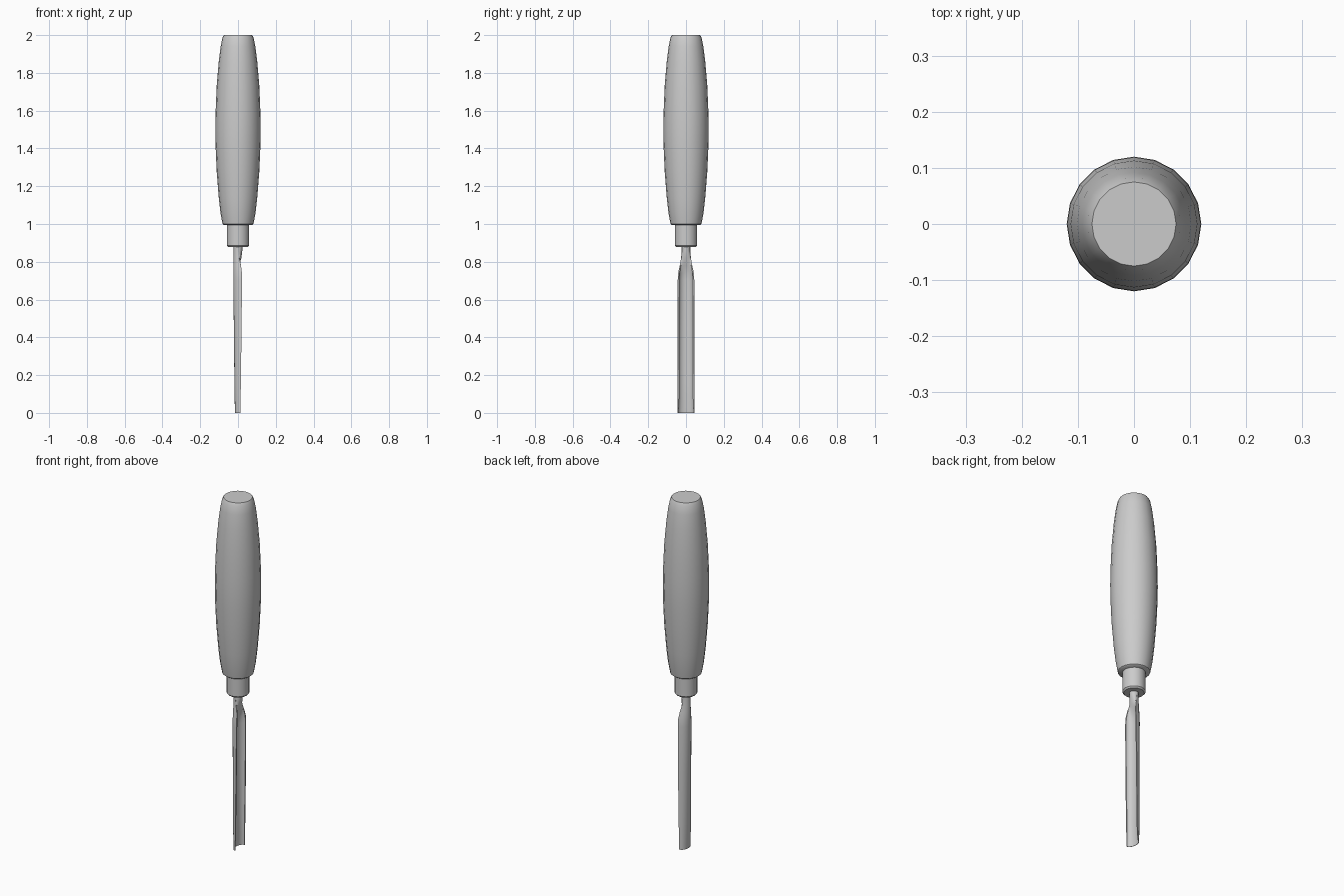
import bpy
import bmesh
from math import sin, cos, pi, radians

if "Cube" in bpy.data.objects:
    bpy.data.objects.remove(bpy.data.objects["Cube"])

grey = bpy.data.materials.new("plain grey")
grey.use_nodes = True
colour = (0.6, 0.6, 0.6, 1)
grey.diffuse_color = colour
grey.node_tree.nodes["Principled BSDF"].inputs["Base Color"].default_value = colour


def loft(name, rings, angle):
    """Join closed rings of points into a capped, smooth-shaded solid."""
    bm = bmesh.new()
    loops = [[bm.verts.new(p) for p in ring] for ring in rings]
    n = len(loops[0])
    for a, b in zip(loops, loops[1:]):
        for i in range(n):
            j = (i + 1) % n
            bm.faces.new((a[i], a[j], b[j], b[i]))
    bm.faces.new(loops[0][::-1])
    bm.faces.new(loops[-1])
    bmesh.ops.recalc_face_normals(bm, faces=bm.faces)
    mesh = bpy.data.meshes.new(name)
    bm.to_mesh(mesh)
    bm.free()
    mesh.materials.append(grey)
    obj = bpy.data.objects.new(name, mesh)
    bpy.context.collection.objects.link(obj)
    bpy.ops.object.select_all(action="DESELECT")
    obj.select_set(True)
    bpy.context.view_layer.objects.active = obj
    bpy.ops.object.shade_smooth_by_angle(angle=radians(angle))
    return obj


def turned(name, profile, sides=20):
    """Turn a (radius, height) profile about the z axis."""
    loft(name, [[(r * cos(2 * pi * i / sides), r * sin(2 * pi * i / sides), z)
                 for i in range(sides)] for r, z in profile], 40)


def section(z, width, back, wing, floor, rim, steps=10):
    """Trough outline: round back towards -x, hollow or domed face towards +x."""
    ring = []
    for i in range(steps + 1):
        t = -pi / 2 + pi * i / steps
        ring.append((wing - (wing - back) * cos(t), width * sin(t), z))
    for i in range(steps + 1):
        t = pi / 2 - pi * i / steps
        ring.append((wing - (wing - floor) * cos(t), (width - rim) * sin(t), z))
    return ring


# Barrel-shaped grip with softened ends
turned("handle", [(0.074, 0.994), (0.082, 1.0), (0.093, 1.06), (0.102, 1.14),
                  (0.113, 1.28), (0.119, 1.42), (0.12, 1.5), (0.119, 1.58),
                  (0.113, 1.73), (0.102, 1.86), (0.092, 1.94), (0.083, 1.985),
                  (0.075, 2.0)])

# Collar between grip and blade
turned("ferrule", [(0.052, 0.878), (0.059, 0.886), (0.059, 1.0)])

# Hollow blade: ground edge, long trough, shoulders, solid neck
blade = [
    (0.0, 0.044, -0.016, 0.012, -0.014, 0.002),
    (0.08, 0.044, -0.018, 0.014, -0.009, 0.006),
    (0.16, 0.045, -0.019, 0.015, -0.008, 0.007),
    (0.45, 0.045, -0.022, 0.019, -0.009, 0.007),
    (0.70, 0.044, -0.025, 0.021, -0.009, 0.007),
    (0.74, 0.042, -0.025, 0.021, -0.006, 0.007),
    (0.78, 0.033, -0.025, 0.016, 0.004, 0.005),
    (0.82, 0.026, -0.024, 0.006, 0.018, 0.002),
    (0.86, 0.023, -0.023, 0.0, 0.023, 0.001),
    (0.89, 0.023, -0.023, 0.0, 0.023, 0.001),
]
loft("blade", [section(*row) for row in blade], 45)
